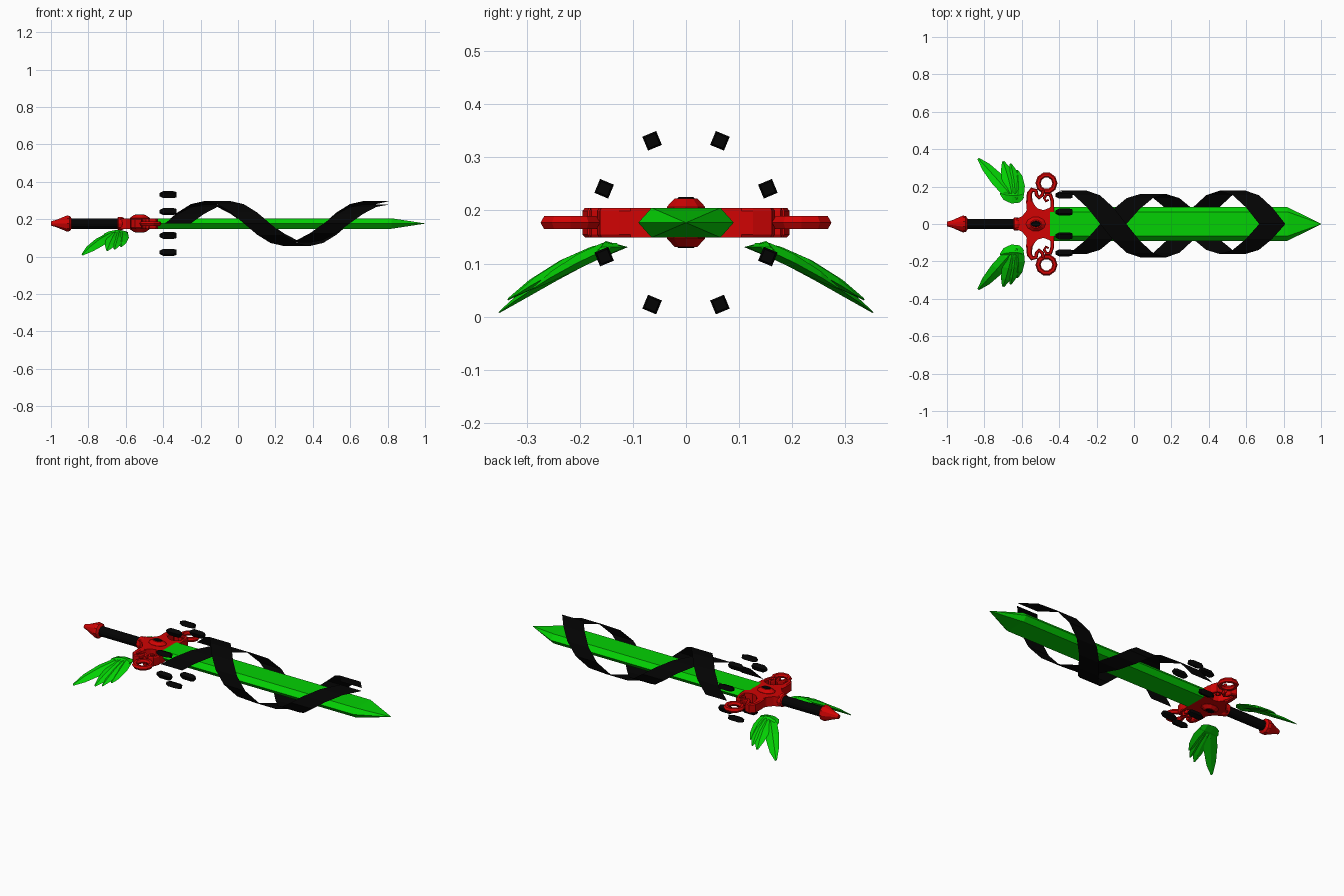
import bpy
import bmesh
from math import sin, cos, pi
from mathutils import Vector

AXIS = 0.177  # height of the sword's long axis

cube = bpy.data.objects.get("Cube")
if cube:
    bpy.data.objects.remove(cube, do_unlink=True)


def material(name, rgb):
    m = bpy.data.materials.new(name)
    m.use_nodes = True
    m.diffuse_color = (*rgb, 1)
    m.node_tree.nodes["Principled BSDF"].inputs["Base Color"].default_value = (*rgb, 1)
    return m


GREEN = material("bright_green", (0.001, 0.64, 0.001))
RED = material("deep_red", (0.64, 0.001, 0.001))
BLACK = material("black", (0.001, 0.001, 0.001))


def finish(name, bm, mat, solid=True):
    if solid:
        bmesh.ops.recalc_face_normals(bm, faces=bm.faces)
    me = bpy.data.meshes.new(name)
    bm.to_mesh(me)
    bm.free()
    me.materials.append(mat)
    ob = bpy.data.objects.new(name, me)
    bpy.context.collection.objects.link(ob)
    return ob


def loft(name, rings, mat, closed=True):
    """Skin a row of cross-sections; closed sections also get end caps."""
    bm = bmesh.new()
    rows = [[bm.verts.new(p) for p in ring] for ring in rings]
    n = len(rows[0])
    for a, b in zip(rows, rows[1:]):
        for i in range(n if closed else n - 1):
            j = (i + 1) % n
            bm.faces.new((a[i], a[j], b[j], b[i]))
    if closed:
        bm.faces.new(rows[0])
        bm.faces.new(rows[-1])
    return finish(name, bm, mat, closed)


def circle(r, n, turn=0.0):
    return [(r * cos(turn + 2 * pi * i / n), r * sin(turn + 2 * pi * i / n)) for i in range(n)]


def lathe_x(name, profile, n, mat, y=0, z=AXIS, turn=0.0):
    return loft(name, [[(x, y + u, z + v) for u, v in circle(r, n, turn)] for x, r in profile], mat)


def strip(name, path, half_height, mat, side):
    """Flat scroll bar along (x, y, half width) points."""
    rings = []
    for i, (x, y, w) in enumerate(path):
        a, b = path[max(i - 1, 0)], path[min(i + 1, len(path) - 1)]
        d = Vector((b[0] - a[0], b[1] - a[1])).normalized()
        nx, ny = -d.y * w, d.x * w
        rings.append([(x + s * nx, side * (y + s * ny), AXIS + t * half_height)
                      for s, t in ((-1, -0.8), (-0.6, -1), (0.6, -1), (1, -0.8),
                                   (1, 0.8), (0.6, 1), (-0.6, 1), (-1, 0.8))])
    return loft(name, rings, mat)


# Blade: long hexagonal bar narrowing to a point
hexagon = [(-0.09, 0), (-0.065, 0.028), (0.065, 0.028), (0.09, 0), (0.065, -0.028), (-0.065, -0.028)]
loft("blade", [[(x, y * s, AXIS + z * s) for y, z in hexagon]
               for x, s in ((-0.45, 1), (0.82, 1), (1.0, 0.02))], GREEN)

# Grip, pommel and collar
lathe_x("grip", [(-0.9, 0.028), (-0.63, 0.028)], 12, BLACK)
lathe_x("pommel", [(-1, 0.012), (-0.97, 0.021), (-0.915, 0.045), (-0.9, 0.043), (-0.89, 0.03)], 10, RED)
lathe_x("collar", [(-0.645, 0.03), (-0.64, 0.036), (-0.622, 0.036), (-0.61, 0.029)], 12, RED)

# Guard body: flared plate with concave sides
half = [(-0.63, 0.027), (-0.6, 0.04), (-0.575, 0.07), (-0.56, 0.105), (-0.535, 0.105),
        (-0.515, 0.083), (-0.485, 0.074), (-0.455, 0.085), (-0.427, 0.105)]
outline = half + [(x, -y) for x, y in reversed(half)]
loft("guard", [[(x, y, AXIS + z) for x, y in outline] for z in (-0.028, 0.028)], RED)

# Gem in a raised bezel, showing on top and underneath
loft("gem_bezel", [[(-0.525 + 1.4 * u, v, AXIS + z) for u, v in circle(r, 10)]
                   for z, r in ((-0.046, 0.022), (-0.03, 0.038), (0.03, 0.038), (0.046, 0.022))], RED)
loft("gem", [[(-0.525 + 1.7 * u, v, AXIS + z) for u, v in circle(r, 8)]
             for z, r in ((-0.048, 0.014), (-0.044, 0.018), (0.044, 0.018), (0.048, 0.014))], BLACK)

horn = [(-0.548, 0.08, 0.026), (-0.56, 0.12, 0.017), (-0.559, 0.165, 0.014), (-0.545, 0.183, 0.013),
        (-0.525, 0.178, 0.011), (-0.52, 0.155, 0.01), (-0.508, 0.14, 0.01), (-0.49, 0.155, 0.01),
        (-0.485, 0.18, 0.008)]
curl = [(-0.437, 0.09, 0.01), (-0.437, 0.125, 0.01), (-0.447, 0.155, 0.01),
        (-0.468, 0.159, 0.009), (-0.48, 0.138, 0.008), (-0.47, 0.122, 0.007), (-0.456, 0.13, 0.006)]


def droop(y):
    d = max(0, y - 0.14)
    return 0.131 - 0.4 * d - 0.85 * d * d


def feather(name, base, mid, tip, width, lift, side):
    """Curved blunt leaf with a ridge, following the wing's droop."""
    b, m, t = Vector(base), Vector(mid), Vector(tip)
    rings = []
    for k, w in ((0, 0.5), (0.2, 0.95), (0.5, 1), (0.8, 0.7), (1, 0.15)):
        c = b * (1 - k) ** 2 + m * 2 * k * (1 - k) + t * k * k
        d = ((m - b) * (1 - k) + (t - m) * k).normalized()
        e = Vector((-d.y, d.x)) * width * w
        h = 0.016 * w
        rings.append([(p.x, side * p.y, droop(p.y) + lift * k + z)
                      for p, z in ((c + e, 0), (c, h), (c - e, 0), (c, -h * 0.8))])
    return loft(name, rings, GREEN)


# Base, middle, tip, half width and tip lift of each feather
feathers = [((-0.65, 0.145), (-0.725, 0.235), (-0.833, 0.35), 0.036, 0),
            ((-0.65, 0.145), (-0.665, 0.235), (-0.7, 0.335), 0.037, 0.012),
            ((-0.635, 0.14), (-0.635, 0.23), (-0.66, 0.323), 0.03, 0.01),
            ((-0.625, 0.13), (-0.61, 0.2), (-0.625, 0.288), 0.034, 0),
            ((-0.595, 0.16), (-0.65, 0.14), (-0.715, 0.165), 0.042, 0)]

START, PERIOD, WIDTH, STEPS = -0.323, 0.85, 0.14, 15

# The front ribbon is wound tighter than the back one
for side, label, ry, rz in ((-1, "front", 0.16, 0.102), (1, "back", 0.178, 0.12)):
    # Scrollwork and ring on the guard
    strip(f"guard_horn_{label}", horn, 0.028, RED, side)
    strip(f"guard_curl_{label}", curl, 0.028, RED, side)
    loop = [[(-0.468 + (0.045 + u) * cos(a), side * (0.218 + (0.045 + u) * sin(a)), AXIS + v)
             for u, v in circle(0.014, 6)]
            for a in (2 * pi * i / 10 for i in range(11))]
    loft(f"guard_ring_{label}", loop, RED)

    # Drooping wing
    for i, (b, m, t, w, lift) in enumerate(feathers):
        feather(f"wing_feather_{label}_{i + 1}", b, m, t, w, lift, side)

    # Thin ribbon spiralling round the blade, one and a quarter turns
    rows = []
    for i in range(STEPS + 1):
        k = i / STEPS * 1.25
        x, a = START + k * PERIOD, 2 * pi * k
        y, z = side * ry * cos(a), AXIS + rz * sin(a)
        rows.append([(x - WIDTH / 2, y, z), (x + WIDTH / 2, y, z)])
    loft(f"ribbon_{label}", rows, BLACK, closed=False)

# Ring of eight floating shards
for i in range(8):
    a = pi / 8 + i * pi / 4
    lathe_x(f"shard_{i + 1}", [(-0.42, 0.009), (-0.4, 0.02), (-0.345, 0.02), (-0.328, 0.015)],
            4, BLACK, 0.167 * cos(a), AXIS + 0.167 * sin(a), a + pi / 4)
